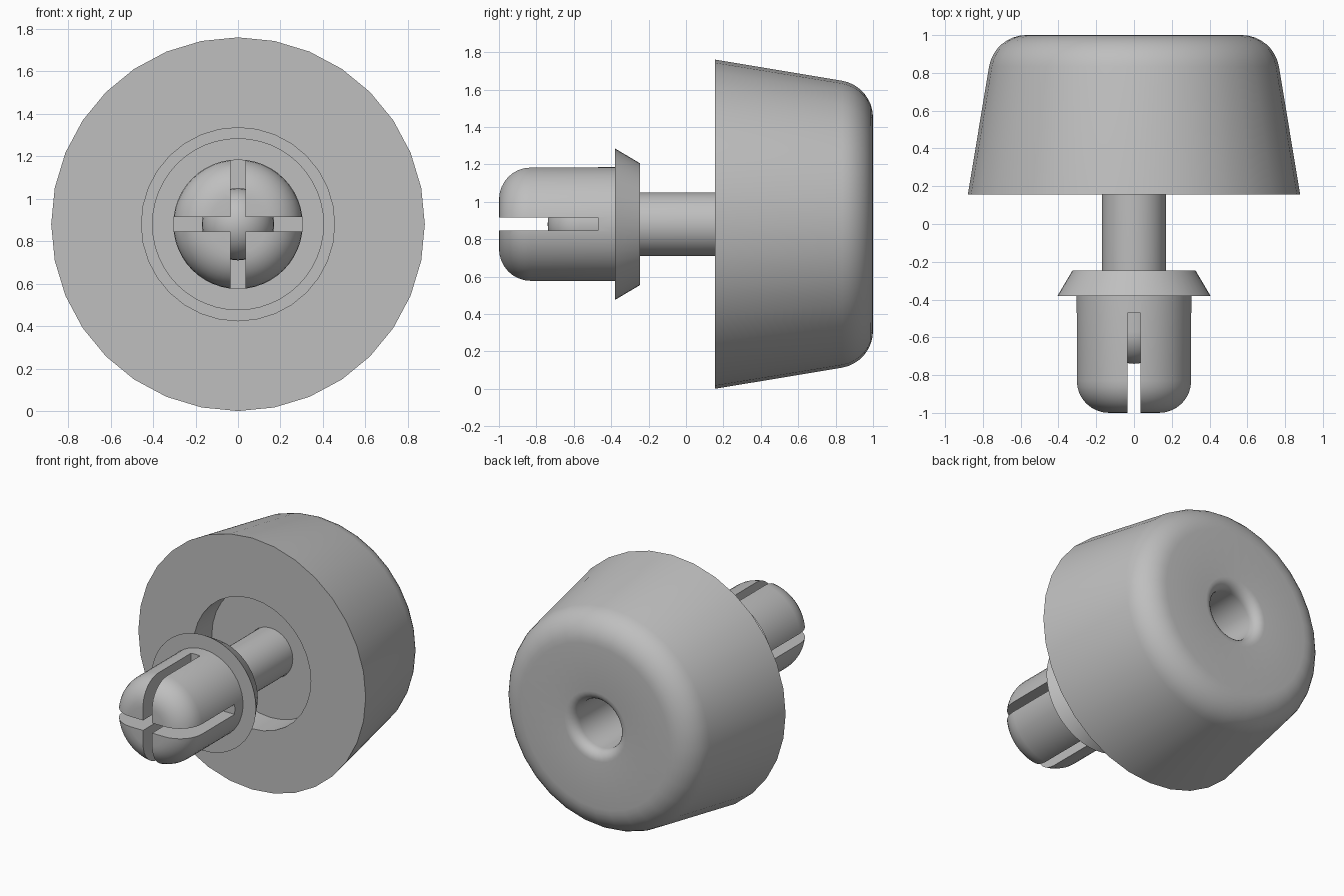
import bpy, bmesh, math

if "Cube" in bpy.data.objects:
    bpy.data.objects.remove(bpy.data.objects["Cube"])

AXIS_Z = 0.88  # height of the shared turning axis, which runs along y

grey = bpy.data.materials.new("plain_grey")
grey.diffuse_color = (0.52, 0.52, 0.52, 1)
grey.use_nodes = True
grey.node_tree.nodes["Principled BSDF"].inputs["Base Color"].default_value = grey.diffuse_color


def arc(cy, cr, rad, a0, a1, n):
    """Arc points (y, r); angle 0 points along +y, 90 points outward."""
    pts = []
    for i in range(n + 1):
        a = math.radians(a0 + (a1 - a0) * i / n)
        pts.append((cy + rad * math.cos(a), max(0.0, cr + rad * math.sin(a))))
    return pts


def turned(name, profile, sides, closed=False):
    """Revolve a (y, r) profile around the axis."""
    bm = bmesh.new()
    rings = []
    for y, r in profile:
        if r < 1e-5:
            rings.append([bm.verts.new((0, y, AXIS_Z))] * sides)
        else:
            rings.append([bm.verts.new((r * math.sin(2 * math.pi * i / sides), y,
                                        AXIS_Z + r * math.cos(2 * math.pi * i / sides)))
                          for i in range(sides)])
    pairs = list(zip(rings, rings[1:]))
    if closed:
        pairs.append((rings[-1], rings[0]))
    for a, b in pairs:
        for i in range(sides):
            j = (i + 1) % sides
            quad = list(dict.fromkeys((a[i], a[j], b[j], b[i])))
            if len(quad) > 2:
                bm.faces.new(quad)
    bmesh.ops.recalc_face_normals(bm, faces=bm.faces[:])
    me = bpy.data.meshes.new(name)
    bm.to_mesh(me)
    bm.free()
    ob = bpy.data.objects.new(name, me)
    bpy.context.collection.objects.link(ob)
    me.materials.append(grey)
    return ob


def activate(ob):
    bpy.ops.object.select_all(action='DESELECT')
    ob.select_set(True)
    bpy.context.view_layer.objects.active = ob


def cut_box(target, size, loc):
    """Cut a box out of the target."""
    bpy.ops.mesh.primitive_cube_add(size=1, location=loc)
    cutter = bpy.context.object
    cutter.name = "slot_cutter"
    cutter.scale = size
    cutter.hide_render = True
    bpy.context.view_layer.update()
    activate(target)
    mod = target.modifiers.new("slot", 'BOOLEAN')
    mod.operation = 'DIFFERENCE'
    mod.solver = 'EXACT'
    mod.object = cutter
    bpy.ops.object.modifier_apply(modifier=mod.name)
    bpy.data.objects.remove(cutter, do_unlink=True)


# Tapered bumper: rounded back rim, filleted back hole, recess in the front
bumper = turned("bumper_body",
                [(0.155, 0.455), (0.155, 0.88)]
                + arc(0.80, 0.57, 0.2, 80, 0, 8)
                + arc(0.93, 0.242, 0.07, 0, -90, 6)
                + [(0.36, 0.172), (0.36, 0.455)], 32, closed=True)

# Pin: domed front end inside the head, back end inside the bumper hole
pin = turned("pin_shaft",
             arc(-0.57, 0, 0.17, 180, 90, 8) + [(0.58, 0.17), (0.58, 0)], 48)

# Snap head with rounded nose and conical flange
head = turned("snap_head",
              [(-1, 0)] + arc(-0.83, 0.135, 0.17, 180, 90, 8)
              + [(-0.38, 0.305), (-0.38, 0.405), (-0.245, 0.325), (-0.245, 0)], 48)

# Cross-shaped slots in the head
for size in ((0.07, 0.73, 1), (1, 0.73, 0.07)):
    cut_box(head, size, (0, -0.835, AXIS_Z))

for ob in (bumper, pin, head):
    activate(ob)
    bpy.ops.object.shade_smooth_by_angle(angle=math.radians(30))
